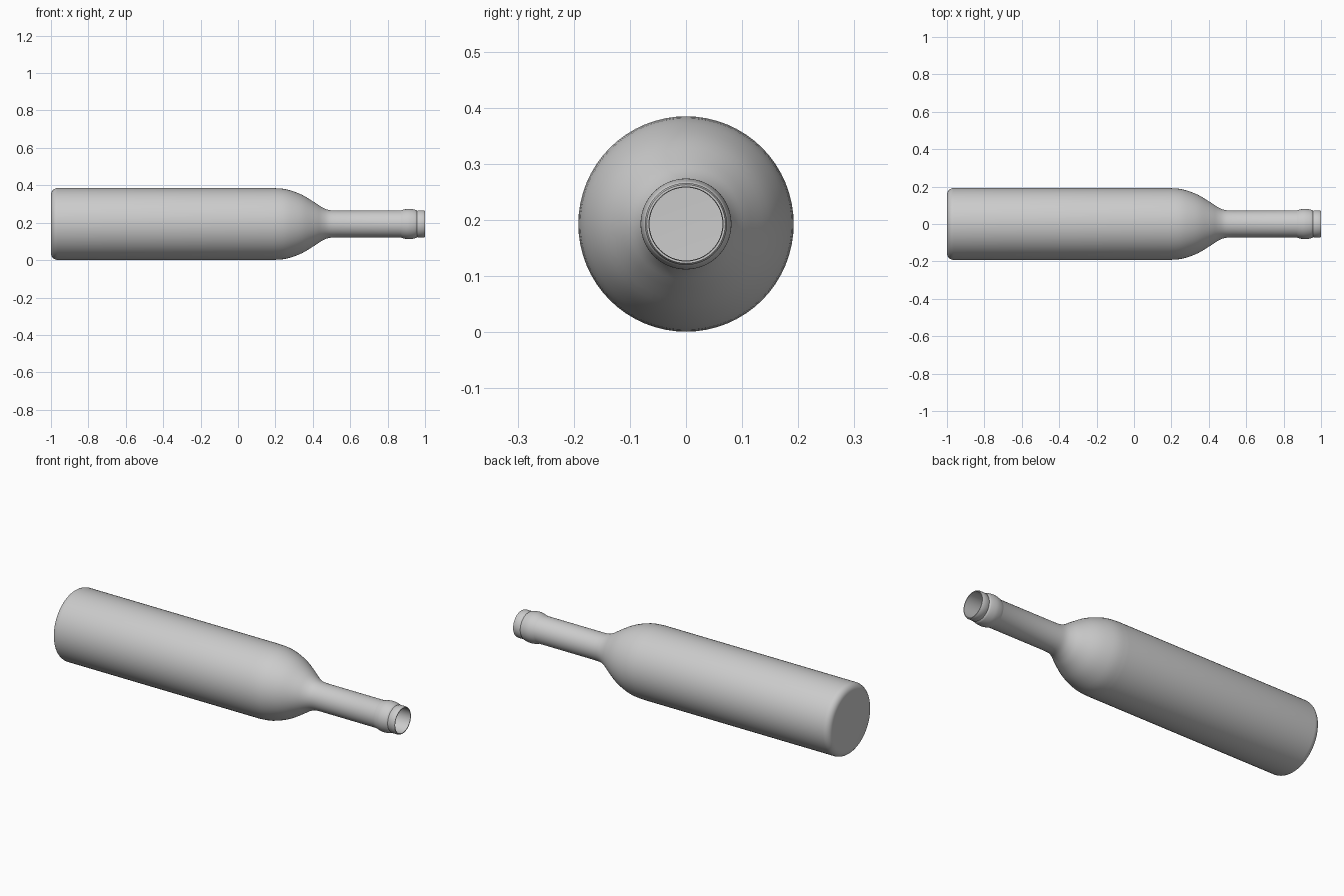
import bpy, bmesh, math
from mathutils import Vector

cube = bpy.data.objects.get("Cube")
if cube:
    bpy.data.objects.remove(cube, do_unlink=True)

SEGMENTS = 64
AXIS_Z = 0.193

glass = bpy.data.materials.new("grey_glass")
glass.use_nodes = True
glass.diffuse_color = (0.6, 0.6, 0.6, 1)
glass.node_tree.nodes["Principled BSDF"].inputs["Base Color"].default_value = (0.6, 0.6, 0.6, 1)


def smooth_curve(points, steps=4):
    """Catmull-Rom curve through (x, radius) points."""
    pts = [Vector(p) for p in points]
    pts = [pts[0]] + pts + [pts[-1]]
    out = []
    for a, b, c, d in zip(pts, pts[1:], pts[2:], pts[3:]):
        for i in range(steps):
            t = i / steps
            out.append(0.5 * (2 * b + (c - a) * t + (2 * a - 5 * b + 4 * c - d) * t ** 2
                              + (3 * b - a - 3 * c + d) * t ** 3))
    return out + [pts[-1]]


def corner(x, r, size, steps=6):
    """Rounded heel from the flat base to the side wall."""
    return [Vector((x + size * (1 - math.sin(a)), r - size * (1 - math.cos(a))))
            for a in (math.pi / 2 * (1 - i / steps) for i in range(steps + 1))]


def lathe(name, profile):
    """Turn an (x, radius) profile around the lengthwise axis."""
    bm = bmesh.new()
    verts = [bm.verts.new((x, 0, r)) for x, r in profile]
    edges = [bm.edges.new(pair) for pair in zip(verts, verts[1:])]
    bmesh.ops.spin(bm, geom=verts + edges, cent=(0, 0, 0), axis=(1, 0, 0),
                   angle=math.tau, steps=SEGMENTS, use_duplicate=False)
    bmesh.ops.remove_doubles(bm, verts=bm.verts, dist=0.00005)
    bmesh.ops.recalc_face_normals(bm, faces=bm.faces)
    mesh = bpy.data.meshes.new(name)
    bm.to_mesh(mesh)
    bm.free()
    mesh.materials.append(glass)
    obj = bpy.data.objects.new(name, mesh)
    obj.location.z = AXIS_Z
    bpy.context.collection.objects.link(obj)
    bpy.ops.object.select_all(action="DESELECT")
    obj.select_set(True)
    bpy.context.view_layer.objects.active = obj
    bpy.ops.object.shade_smooth_by_angle(angle=math.radians(35))
    return obj


# Outer wall: flat base, rounded heel, shoulder, neck
shoulder = smooth_curve([(0.19, 0.192), (0.26, 0.185), (0.34, 0.157), (0.41, 0.115),
                         (0.45, 0.089), (0.485, 0.075), (0.53, 0.072)])
# Collar bulge below the mouth, then the straight lip
collar = smooth_curve([(0.87, 0.072), (0.885, 0.077), (0.91, 0.081),
                       (0.935, 0.079), (0.952, 0.075)], 3)
lip = [(0.957, 0.070), (0.962, 0.073), (0.992, 0.073), (1.0, 0.070)]
# Inner wall, followed back from the mouth to the inside of the base
inside = [(1.0, 0.066), (0.53, 0.065)]
inside += [(p.x - 0.004, p.y - 0.007) for p in reversed(shoulder[:-1])]
inside += [(p.x + 0.008, p.y - 0.007) for p in reversed(corner(-1, 0.192, 0.035))]

profile = [(-1, 0)] + corner(-1, 0.192, 0.035) + shoulder + collar + lip + inside
profile.append((-0.992, 0))
lathe("bottle", [tuple(p) for p in profile])
